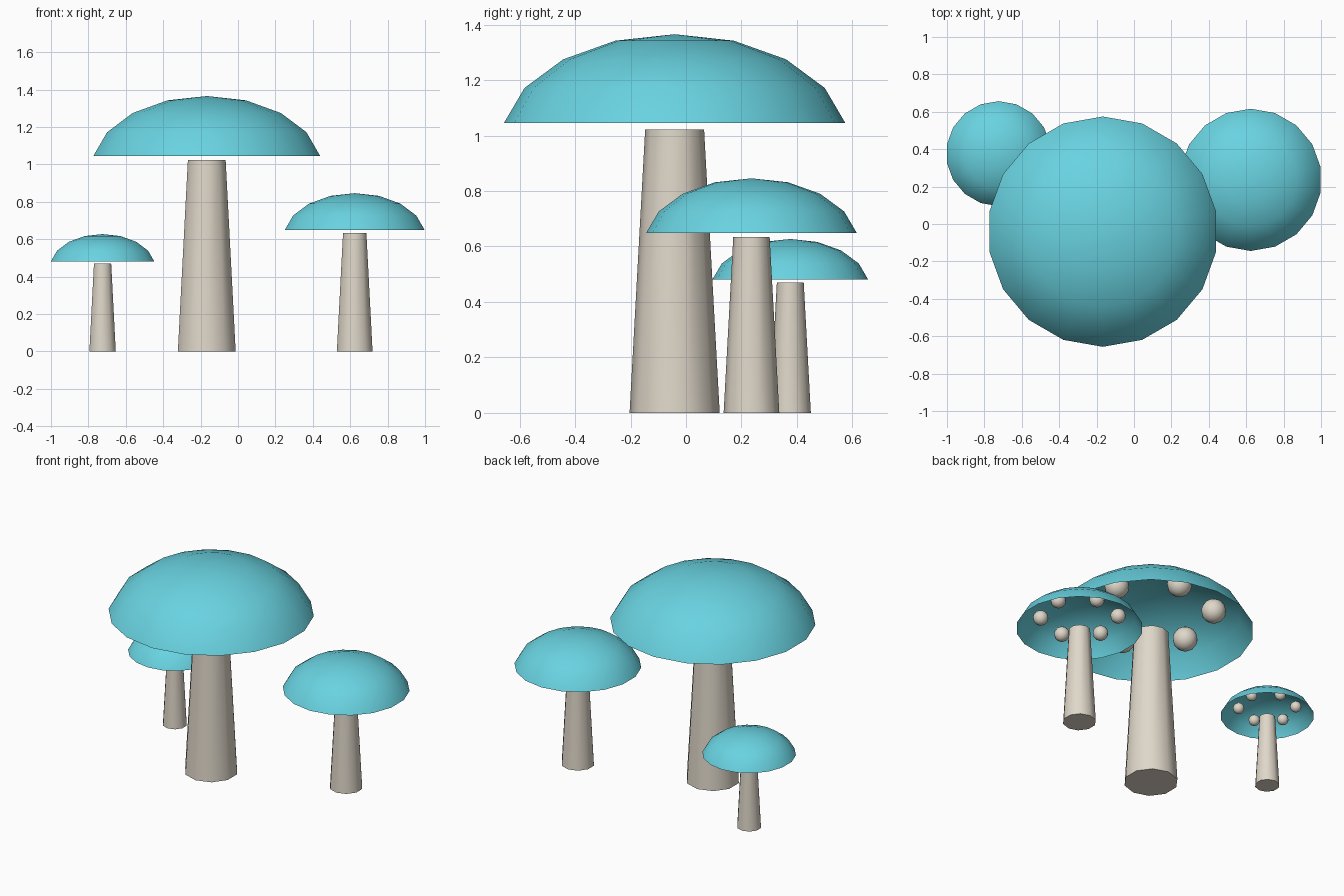
import bpy, bmesh, math
from mathutils import Matrix

if "Cube" in bpy.data.objects:
    bpy.data.objects.remove(bpy.data.objects["Cube"])


def material(name, rgb):
    m = bpy.data.materials.new(name)
    m.diffuse_color = (*rgb, 1)
    m.use_nodes = True
    m.node_tree.nodes["Principled BSDF"].inputs["Base Color"].default_value = m.diffuse_color
    return m


TEAL = material("teal cap", (0.14, 0.65, 0.75))
CREAM = material("cream stem", (0.74, 0.68, 0.585))


def finish(bm, name, mat):
    me = bpy.data.meshes.new(name)
    bm.to_mesh(me)
    bm.free()
    me.materials.append(mat)
    ob = bpy.data.objects.new(name, me)
    bpy.context.collection.objects.link(ob)
    return ob


def stem(name, x, y, r, height):
    # Tapered ten-sided post: smooth sides, crisp flat ends
    bm = bmesh.new()
    rings = []
    for rad, z in ((0.26 * r, 0), (0.17 * r, height)):
        rings.append([bm.verts.new((x + rad * math.sin(i * math.tau / 10),
                                    y - rad * math.cos(i * math.tau / 10), z))
                      for i in range(10)])
    low, top = rings
    for i in range(10):
        j = (i + 1) % 10
        bm.faces.new((low[i], low[j], top[j], top[i])).smooth = True
    for ring in (low[::-1], top):
        for e in bm.faces.new(ring).edges:
            e.smooth = False
    finish(bm, name, CREAM)


def cap(name, x, y, r, rim_z):
    # Open shell: the top 80 degrees of a squashed 18-sided sphere
    span, squash, n, rows = math.radians(80), 0.62, 18, 4
    base = rim_z - squash * r * math.cos(span)
    bm = bmesh.new()
    tip = bm.verts.new((x, y, base + squash * r))
    prev = None
    for k in range(1, rows + 1):
        t = span * k / rows
        rad, z = r * math.sin(t), base + squash * r * math.cos(t)
        ring = [bm.verts.new((x + rad * math.sin(i * math.tau / n),
                              y - rad * math.cos(i * math.tau / n), z))
                for i in range(n)]
        for i in range(n):
            j = (i + 1) % n
            if prev:
                bm.faces.new((ring[i], ring[j], prev[j], prev[i]))
            else:
                bm.faces.new((ring[i], ring[j], tip))
        prev = ring
    for f in bm.faces:
        f.smooth = True
    finish(bm, name, TEAL)


def spots(name, x, y, r, rim_z):
    # Six small balls in a ring under the cap
    bm = bmesh.new()
    for i in range(6):
        a = math.radians(17 + 60 * i)
        pos = (x + 0.6 * r * math.cos(a), y + 0.6 * r * math.sin(a), rim_z + 0.2 * r)
        bmesh.ops.create_uvsphere(bm, u_segments=12, v_segments=8, radius=0.12 * r,
                                  matrix=Matrix.Translation(pos))
    for f in bm.faces:
        f.smooth = True
    finish(bm, name, CREAM)


# size, x, y, cap sphere radius, stem height, rim height
for size, x, y, r, h, rim in (("large", -0.167, -0.041, 0.625, 1.022, 1.045),
                              ("medium", 0.624, 0.236, 0.386, 0.634, 0.648),
                              ("small", -0.724, 0.376, 0.285, 0.47, 0.481)):
    stem(size + "_stem", x, y, r, h)
    cap(size + "_cap", x, y, r, rim)
    spots(size + "_cap_spots", x, y, r, rim)
